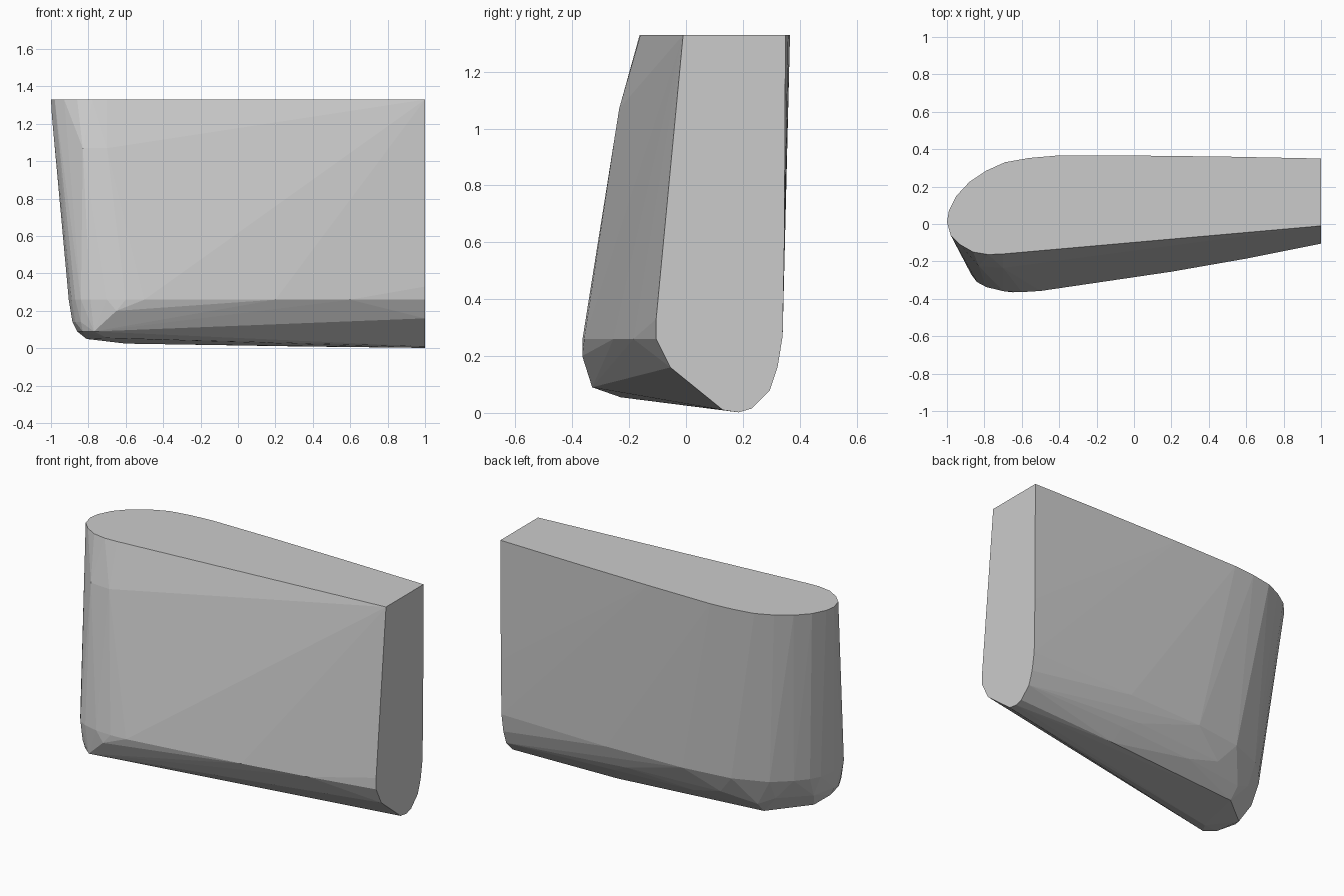
import bpy, bmesh

# Flat top outline (x, y)
TOP_Z = 1.33
top = [(-1, 0.01), (-0.99, 0.07), (-0.95, 0.15), (-0.88, 0.225), (-0.79, 0.285),
       (-0.69, 0.33), (-0.56, 0.353), (-0.42, 0.365), (0, 0.366), (0.5, 0.36),
       (1, 0.35), (1, -0.01), (-0.7, -0.16), (-0.78, -0.163), (-0.86, -0.15),
       (-0.93, -0.11), (-0.98, -0.06)]

# Flat right end profile (y, z)
end = [(-0.105, 0.33), (-0.105, 0.26), (-0.055, 0.16), (0.13, 0.01), (0.185, 0.002),
       (0.23, 0.015), (0.295, 0.08), (0.322, 0.16), (0.34, 0.27), (0.346, 0.6)]

# Rounded lower body (x, y) at a few heights
belly = [(-0.905, -0.12), (-0.89, -0.02), (-0.86, 0.04), (-0.8, 0.11), (-0.7, 0.2),
         (-0.5, 0.28), (-0.2, 0.32), (0.3, 0.335), (-0.89, -0.22), (-0.87, -0.27),
         (-0.84, -0.31), (-0.79, -0.337), (-0.7, -0.359), (-0.6, -0.364), (-0.5, -0.358),
         (0.2, -0.255), (0.6, -0.185)]
turn = [(-0.885, -0.16), (-0.87, -0.23), (-0.84, -0.29), (-0.85, -0.01), (-0.7, 0.14),
        (-0.4, 0.24), (0.2, 0.285)]
low = [(-0.86, -0.16), (-0.83, -0.28), (-0.77, -0.33), (-0.8, -0.02), (-0.6, 0.17),
       (-0.2, 0.225), (0.3, 0.26)]

points = [(x, y, TOP_Z) for x, y in top] + [(1, y, z) for y, z in end]
for ring, z in ((belly, 0.26), (turn, 0.14), (low, 0.09)):
    points += [(x, y, z) for x, y in ring]

# Front shoulder, widest belly, and keel
points += [(-0.995, 0.0, 1.24), (-0.7, -0.235, 1.07), (-0.83, -0.225, 1.07),
           (-0.65, -0.365, 0.2), (-0.81, -0.07, 0.05), (-0.7, -0.23, 0.055),
           (-0.6, 0.11, 0.025), (0.32, 0.2, 0.01)]

# The body is one convex solid wrapped around the sections
bm = bmesh.new()
for p in points:
    bm.verts.new(p)
hull = bmesh.ops.convex_hull(bm, input=bm.verts)
loose = [v for v in bm.verts if not v.link_faces]
bmesh.ops.delete(bm, geom=loose, context='VERTS')
bmesh.ops.dissolve_limit(bm, angle_limit=0.002, verts=bm.verts, edges=bm.edges)
bmesh.ops.recalc_face_normals(bm, faces=bm.faces)
mesh = bpy.data.meshes.new("rounded_wedge_body")
bm.to_mesh(mesh)
bm.free()
body = bpy.data.objects.new("rounded_wedge_body", mesh)
bpy.context.collection.objects.link(body)
